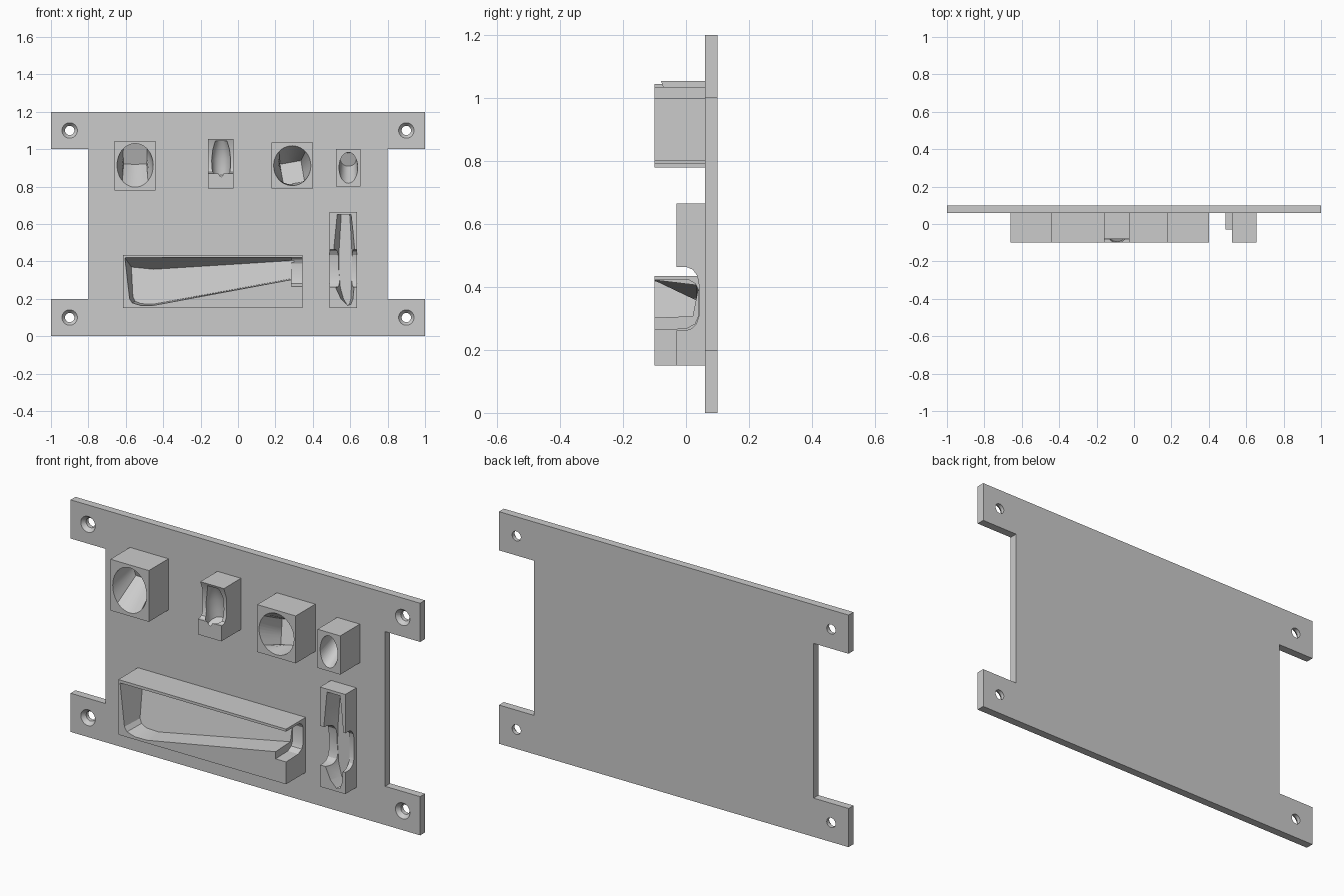
import bpy, bmesh, math

cube = bpy.data.objects.get("Cube")
if cube:
    bpy.data.objects.remove(cube, do_unlink=True)

grey = bpy.data.materials.new("matte grey")
grey.use_nodes = True
grey.diffuse_color = (0.6, 0.6, 0.6, 1)
grey.node_tree.nodes["Principled BSDF"].inputs["Base Color"].default_value = (0.6, 0.6, 0.6, 1)

FRONT, FACE = -0.1, 0.06


def loft(name, rings):
    """Closed solid skinned through rings of equal point count."""
    bm = bmesh.new()
    rows = [[bm.verts.new(p) for p in ring] for ring in rings]
    n = len(rows[0])
    for a, b in zip(rows, rows[1:]):
        for i in range(n):
            j = (i + 1) % n
            bm.faces.new((a[i], a[j], b[j], b[i]))
    bm.faces.new(rows[0][::-1])
    bm.faces.new(rows[-1])
    bmesh.ops.recalc_face_normals(bm, faces=bm.faces)
    mesh = bpy.data.meshes.new(name)
    bm.to_mesh(mesh)
    bm.free()
    mesh.materials.append(grey)
    obj = bpy.data.objects.new(name, mesh)
    bpy.context.collection.objects.link(obj)
    return obj


def front_ring(points, y, tilt=0, zc=0):
    """Outline in x and z, placed at depth y and leaning by tilt."""
    return [(x, y + tilt * (z - zc), z) for x, z in points]


def side_prism(name, profile, x0, x1):
    return loft(name, [[(x, y, z) for y, z in profile] for x in (x0, x1)])


def block(name, x0, x1, z0, z1, y0=FRONT):
    box = [(x0, z0), (x1, z0), (x1, z1), (x0, z1)]
    return loft(name, [front_ring(box, y0), front_ring(box, FACE)])


def oval(x, z, rx, rz, square=0, turn=0, n=40):
    """Ellipse that blends towards a rectangle, turned in degrees."""
    pts = []
    t = math.radians(turn)
    for i in range(n):
        a = 2 * math.pi * i / n + math.pi / 4
        c, s = math.cos(a), math.sin(a)
        k = 1 + square * (1 / max(abs(c), abs(s)) - 1)
        u, v = c * k * rx, s * k * rz
        pts.append((x + u * math.cos(t) - v * math.sin(t),
                    z + u * math.sin(t) + v * math.cos(t)))
    return pts


def carve(obj, *cutters):
    bpy.context.view_layer.objects.active = obj
    for cutter in cutters:
        mod = obj.modifiers.new("carve", 'BOOLEAN')
        mod.operation, mod.solver, mod.object = 'DIFFERENCE', 'EXACT', cutter
        bpy.ops.object.modifier_apply(modifier=mod.name)
        bpy.data.objects.remove(cutter, do_unlink=True)
    bpy.ops.object.select_all(action='DESELECT')
    obj.select_set(True)
    bpy.ops.object.shade_smooth_by_angle(angle=math.radians(25))


def socket(obj, mouth, floor, depth, tilt, zc):
    carve(obj, loft("cutter", [front_ring(mouth, FRONT - 0.001),
                               front_ring(floor, depth, tilt, zc)]))


# Back plate with four ears and countersunk screw holes
half = [(0.8, 0.2), (1, 0.2), (1, 0), (-1, 0), (-1, 0.2), (-0.8, 0.2)]
outline = half + [(x, 1.2 - z) for x, z in reversed(half)]
plate = loft("back_plate", [front_ring(outline, FACE), front_ring(outline, 0.1)])
for hx in (-0.9, 0.9):
    for hz in (0.1, 1.1):
        rings = [front_ring(oval(hx, hz, r, r), y) for r, y in
                 ((0.042, FACE - 0.001), (0.025, 0.08), (0.025, 0.11))]
        carve(plate, loft("cutter", rings))

# Left holder: oval mouth to a square floor high up
left_holder = block("left_holder", -0.66, -0.44, 0.78, 1.045)
socket(left_holder, oval(-0.55, 0.913, 0.097, 0.117),
       oval(-0.55, 0.975, 0.064, 0.056, 0.85), 0.02, -0.35, 0.975)

# Right-hand holder: round mouth to a turned square floor low down
round_holder = block("round_holder", 0.18, 0.40, 0.79, 1.035)
socket(round_holder, oval(0.29, 0.912, 0.1, 0.107),
       oval(0.29, 0.873, 0.057, 0.057, 1, 10), 0.025, 0.35, 0.873)

# Small holder: slanted round socket
small_holder = block("small_holder", 0.525, 0.655, 0.80, 1.0)
socket(small_holder, oval(0.59, 0.9, 0.05, 0.083),
       oval(0.59, 0.945, 0.042, 0.036), 0.02, -0.4, 0.945)

# Bullet holder: leaning upright pocket with a cut-back front
bullet_holder = block("bullet_holder", -0.16, -0.025, 0.79, 1.055)
relief = [(-0.12, 0.87), (-0.085, 0.87), (-0.07, 0.878), (-0.06, 0.9),
          (-0.06, 1.0), (-0.08, 1.056), (-0.12, 1.07)]
pocket = []
for z, y, r, lean in ((0.835, -0.05, 0.045, 0.6), (0.88, -0.053, 0.048, 0.4),
                      (0.94, -0.06, 0.051, 0.2), (1.0, -0.067, 0.045, 0),
                      (1.043, -0.075, 0.031, 0)):
    pocket.append([(-0.09 + u, y + v, z + lean * v) for u, v in oval(0, 0, r, r)])
carve(bullet_holder, side_prism("cutter", relief, -0.2, 0.02), loft("cutter", pocket))

# Upright blade holder with a rounded finger notch across it
blade_holder = block("blade_holder", 0.49, 0.635, 0.15, 0.665, -0.03)
mouth = [(0.53, 0.65), (0.605, 0.65), (0.616, 0.55), (0.625, 0.45), (0.624, 0.3),
         (0.615, 0.2), (0.603, 0.17), (0.585, 0.165), (0.55, 0.2), (0.522, 0.26),
         (0.508, 0.36), (0.51, 0.45), (0.52, 0.55)]
floor = [(0.585 + (x - 0.585) * 0.6, z) for x, z in mouth]
notch = [(-0.04, 0.464), (0, 0.464), (0.022, 0.455), (0.036, 0.435), (0.042, 0.4),
         (0.042, 0.31), (0.033, 0.283), (0.018, 0.268), (0, 0.262), (-0.04, 0.262)]
carve(blade_holder,
      loft("cutter", [front_ring(mouth, -0.031), front_ring(floor, 0.045, 0.02, 0.4)]),
      side_prism("cutter", notch, 0.45, 0.7))

# Long handle holder with a tapering tray, open at its right end
handle_holder = block("handle_holder", -0.615, 0.345, 0.15, 0.435)
tray_mouth = [(-0.605, 0.42), (-0.45, 0.421), (0.3, 0.422), (0.3, 0.305),
              (-0.45, 0.165), (-0.52, 0.164), (-0.565, 0.178), (-0.58, 0.2)]
tray_floor = [(-0.57, 0.37), (-0.45, 0.358), (0.3, 0.405), (0.3, 0.31),
              (-0.45, 0.172), (-0.52, 0.174), (-0.55, 0.188), (-0.562, 0.21)]
end_notch = [(-0.11, 0.422), (0.01, 0.422), (0.03, 0.41), (0.04, 0.39),
             (0.04, 0.31), (0.028, 0.283), (0, 0.268), (-0.11, 0.265)]
carve(handle_holder,
      loft("cutter", [front_ring(tray_mouth, FRONT - 0.001),
                      front_ring(tray_floor, 0.02, 0.2, 0.3)]),
      side_prism("cutter", end_notch, 0.285, 0.36))
